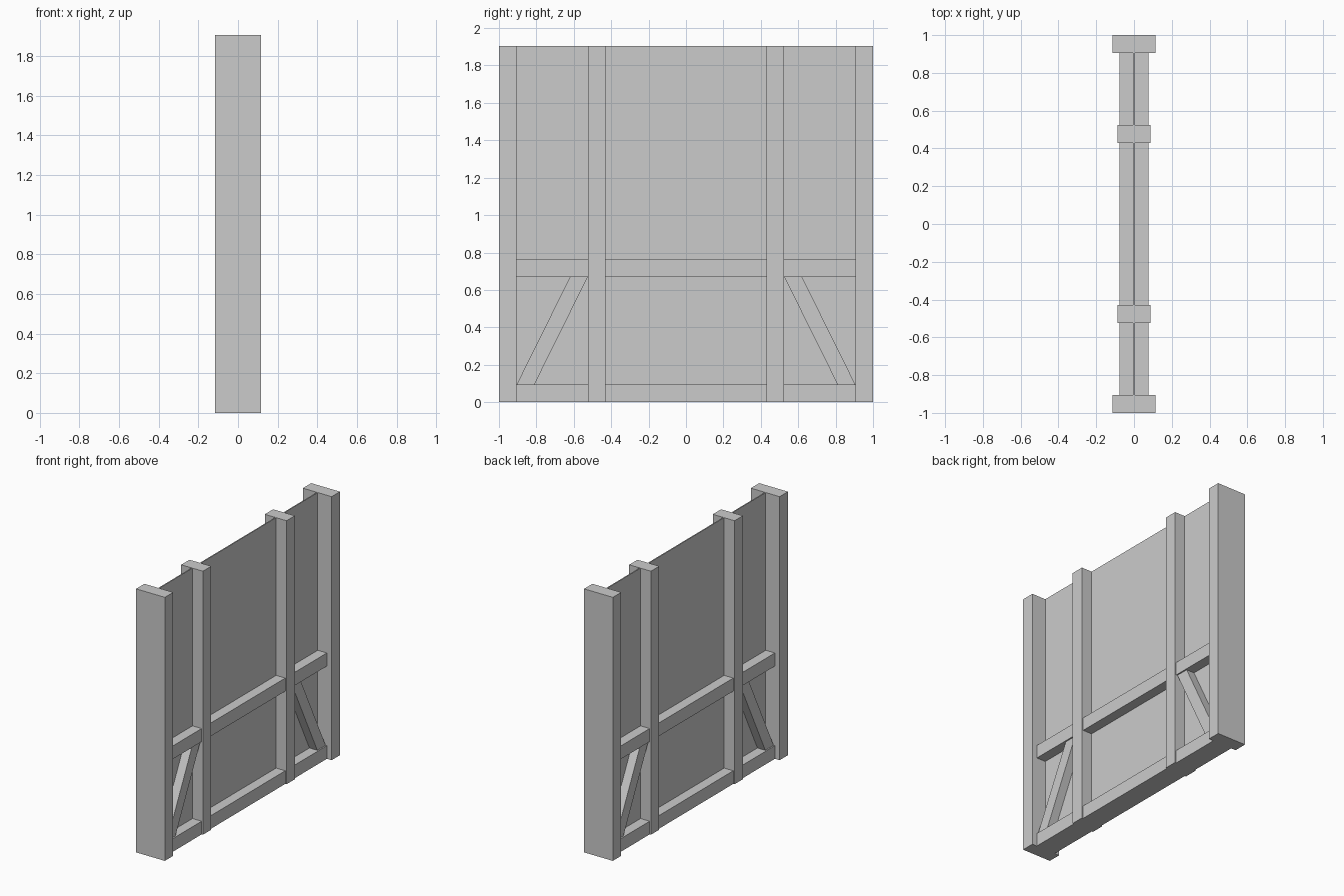
import bpy

if "Cube" in bpy.data.objects:
    bpy.data.objects.remove(bpy.data.objects["Cube"])

HEIGHT = 1.905
BEAM = 0.095          # face width of every timber
INNER = 1 - BEAM      # inside face of the end posts


def prism(name, outline, half_depth):
    """Extrude a (y, z) outline symmetrically along x."""
    n = len(outline)
    verts = [(x, y, z) for x in (-half_depth, half_depth) for y, z in outline]
    faces = [tuple(reversed(range(n))), tuple(range(n, 2 * n))]
    faces += [(i, (i + 1) % n, (i + 1) % n + n, i + n) for i in range(n)]
    # keep winding outward for mirrored outlines
    area = sum(outline[i][0] * outline[(i + 1) % n][1]
               - outline[(i + 1) % n][0] * outline[i][1] for i in range(n))
    if area < 0:
        faces = [tuple(reversed(f)) for f in faces]
    mesh = bpy.data.meshes.new(name)
    mesh.from_pydata(verts, [], faces)
    obj = bpy.data.objects.new(name, mesh)
    bpy.context.collection.objects.link(obj)
    return obj


def box(name, y0, y1, z0, z1, half_depth):
    return prism(name, [(y0, z0), (y1, z0), (y1, z1), (y0, z1)], half_depth)


# Thin wall panel
box("wall_panel", -INNER, INNER, 0, HEIGHT, 0.004)

# Horizontal rails
box("bottom_rail", -INNER, INNER, 0, BEAM, 0.077)
box("middle_rail", -INNER, INNER, 0.67, 0.67 + BEAM, 0.077)

# Posts and diagonal braces on each side
for side, s in (("left", -1), ("right", 1)):
    box(side + "_end_post", *sorted((s * INNER, s)), 0, HEIGHT, 0.115)
    box(side + "_inner_post", *sorted((s * 0.43, s * 0.525)), 0, HEIGHT, 0.087)
    brace = [(INNER, BEAM), (INNER - BEAM, BEAM), (0.525, 0.67), (0.525 + BEAM, 0.67)]
    prism(side + "_brace", [(s * y, z) for y, z in brace], 0.067)
